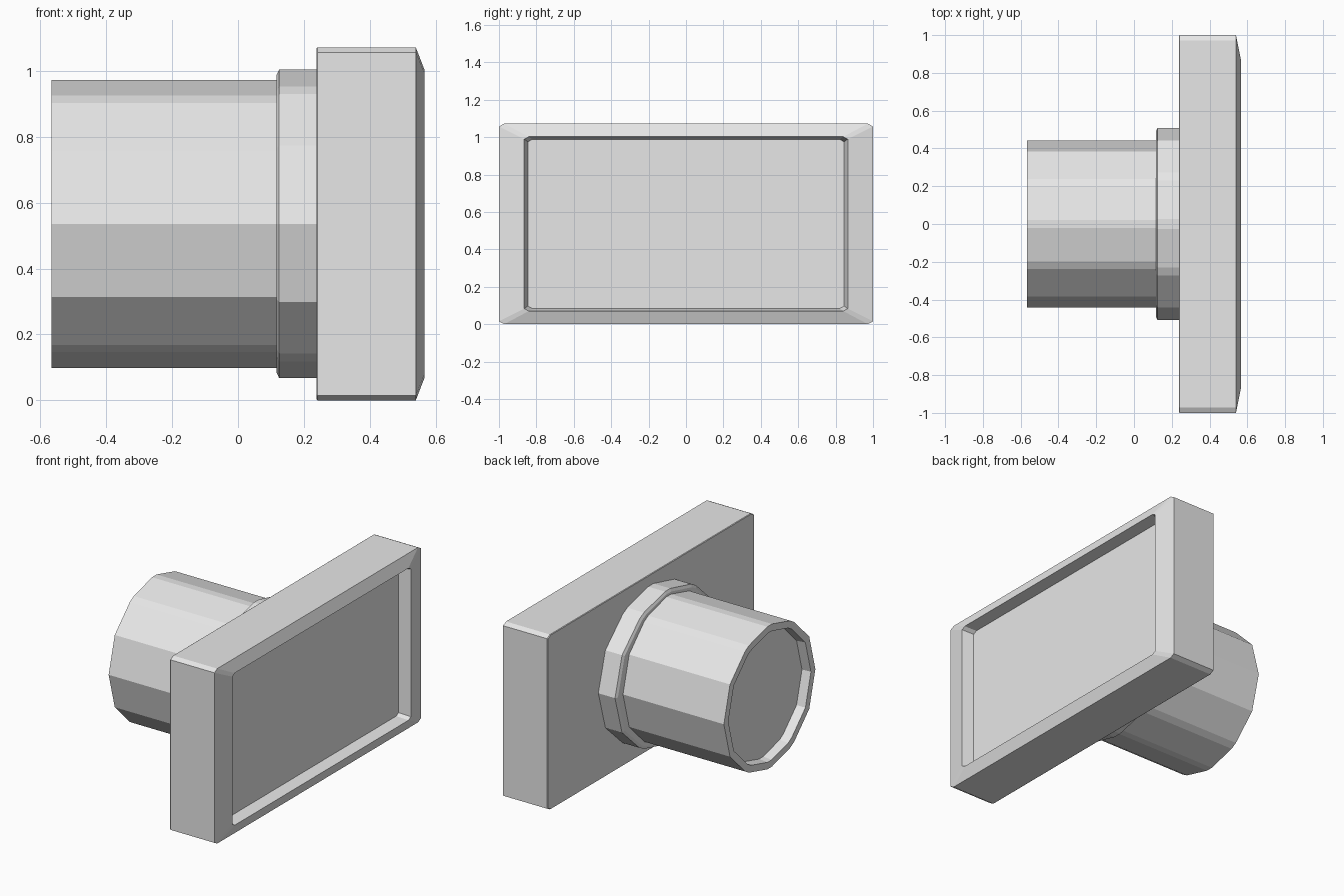
import bpy, bmesh, math

if "Cube" in bpy.data.objects:
    bpy.data.objects.remove(bpy.data.objects["Cube"])

CZ = 0.536  # height of the common axis

grey = bpy.data.materials.new("light_grey")
grey.diffuse_color = (0.8, 0.8, 0.8, 1.0)
grey.use_nodes = True
grey.node_tree.nodes["Principled BSDF"].inputs["Base Color"].default_value = grey.diffuse_color


def twelve_sided():
    """Unit 12-gon in (y, z); the upper and lower corners are chamfered."""
    p = [(math.cos(math.radians(30 * i)), math.sin(math.radians(30 * i))) for i in range(12)]
    out = []
    for i in range(12):
        if i in (2, 3, 4, 8, 9, 10):
            for q in (p[i - 1], p[(i + 1) % 12]):
                out.append(tuple(a + (b - a) * 0.1 for a, b in zip(p[i], q)))
        else:
            out.append(p[i])
    return out


def cut_rectangle():
    """Unit square in (y, z) with clipped corners."""
    a, b = 0.972, 0.972
    return [(1, -b), (1, b), (a, 1), (-a, 1), (-1, b), (-1, -b), (-a, -1), (a, -1)]


def loft(name, section, stations):
    """Sweep a section along x through (x, half_y, half_z) stations and cap both ends."""
    bm = bmesh.new()
    rings = [[bm.verts.new((x, y * hy, CZ + z * hz)) for y, z in section]
             for x, hy, hz in stations]
    n = len(section)
    for r, s in zip(rings, rings[1:]):
        for i in range(n):
            j = (i + 1) % n
            bm.faces.new((r[i], r[j], s[j], s[i]))
    bm.faces.new(rings[0])
    bm.faces.new(rings[-1])
    bmesh.ops.recalc_face_normals(bm, faces=bm.faces)
    mesh = bpy.data.meshes.new(name)
    bm.to_mesh(mesh)
    bm.free()
    mesh.materials.append(grey)
    obj = bpy.data.objects.new(name, mesh)
    bpy.context.collection.objects.link(obj)
    return obj


# Barrel with a shallow recess in its open end
loft("barrel", twelve_sided(), [
    (-0.51, 0.395, 0.395), (-0.567, 0.40, 0.40),
    (-0.567, 0.443, 0.443), (0.245, 0.443, 0.443)])

# Stepped collar between barrel and plate
loft("collar", twelve_sided(), [
    (0.117, 0.492, 0.458), (0.125, 0.509, 0.475), (0.245, 0.509, 0.475)])

# Rectangular head with a sloped rim and recessed panel
loft("head", cut_rectangle(), [
    (0.238, 0.996, 0.533), (0.242, 1.0, 0.536), (0.54, 1.0, 0.536),
    (0.567, 0.865, 0.466), (0.497, 0.845, 0.452)])
